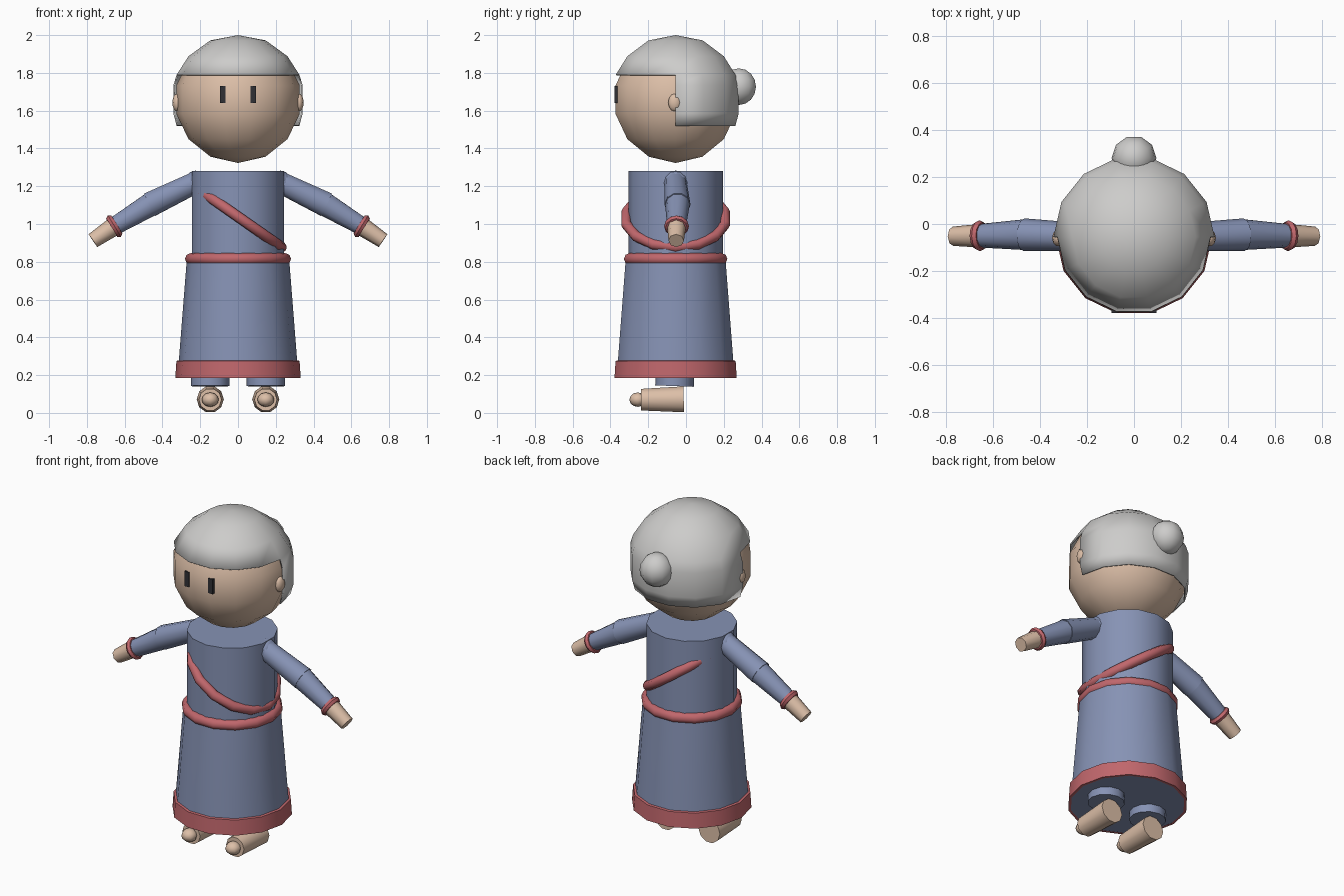
import bpy, bmesh, math
from mathutils import Vector

cube = bpy.data.objects.get("Cube")
if cube:
    bpy.data.objects.remove(cube, do_unlink=True)

CY = -0.055          # y of the body axis
SIDES = 14           # sides of the large round parts
STEP = math.pi / 7   # ring spacing of the head


def material(name, rgb):
    m = bpy.data.materials.new(name)
    m.use_nodes = True
    m.diffuse_color = (*rgb, 1)
    m.node_tree.nodes["Principled BSDF"].inputs["Base Color"].default_value = (*rgb, 1)
    return m


BLUE = material("robe_blue", (0.24, 0.29, 0.46))
RED = material("trim_red", (0.53, 0.135, 0.15))
SKIN = material("skin", (0.72, 0.52, 0.39))
GREY = material("hair_grey", (0.61, 0.605, 0.595))
BLACK = material("eye_black", (0.03, 0.03, 0.035))


def finish(obj, name, mat, angle=50):
    obj.name = obj.data.name = name
    obj.data.materials.clear()
    obj.data.materials.append(mat)
    bpy.ops.object.select_all(action='DESELECT')
    obj.select_set(True)
    bpy.context.view_layer.objects.active = obj
    bpy.ops.object.shade_smooth_by_angle(angle=math.radians(angle))
    return obj


def lathe(name, profile, mat, n=SIDES, turn=0.0, loc=(0, CY, 0), cap=True, drop=None):
    """Revolve (radius, z) points round z; drop(face centre) removes faces."""
    bm = bmesh.new()
    rings = [[bm.verts.new((r * math.cos(turn + math.tau * i / n),
                            r * math.sin(turn + math.tau * i / n), z)) for i in range(n)]
             for r, z in profile]
    for a, b in zip(rings, rings[1:]):
        for i in range(n):
            j = (i + 1) % n
            bm.faces.new((a[i], a[j], b[j], b[i]))
    if cap:
        for ring, (r, z) in ((rings[0], profile[0]), (rings[-1], profile[-1])):
            if r > 0:
                bm.faces.new(ring)
    bmesh.ops.remove_doubles(bm, verts=bm.verts, dist=1e-5)
    bmesh.ops.recalc_face_normals(bm, faces=bm.faces)
    if drop:
        bmesh.ops.delete(bm, geom=[f for f in bm.faces if drop(f.calc_center_median())],
                         context='FACES')
    mesh = bpy.data.meshes.new(name)
    bm.to_mesh(mesh)
    bm.free()
    obj = bpy.data.objects.new(name, mesh)
    bpy.context.collection.objects.link(obj)
    obj.location = loc
    return finish(obj, name, mat)


def ball(name, loc, radii, mat, n=10, rings=7):
    prof = [(math.sin(math.pi * i / rings) if 0 < i < rings else 0.0,
             -math.cos(math.pi * i / rings)) for i in range(rings + 1)]
    obj = lathe(name, prof, mat, n, loc=loc)
    obj.scale = radii
    return obj


def tube(name, p1, p2, r1, r2, mat, n=10):
    p1, p2 = Vector(p1), Vector(p2)
    d = p2 - p1
    obj = lathe(name, [(r1, 0), (r2, d.length)], mat, n, loc=p1)
    obj.rotation_euler = d.to_track_quat('Z', 'Y').to_euler()
    return obj


def ring(name, loc, major, minor, mat, rot=(0, 0, 0), n=SIDES, m=8):
    bpy.ops.mesh.primitive_torus_add(location=loc, rotation=rot, major_radius=major,
                                     minor_radius=minor, major_segments=n, minor_segments=m)
    return finish(bpy.context.object, name, mat)


# Head
ball("head", (0, CY, 1.658), (0.335, 0.335, 0.335), SKIN, SIDES, 7)

# Hair shell: short at the front, long at the back
hair = lathe("hair", [(0.325, 1.52), (0.342, 1.585), (0.342, 1.735), (0.325, 1.79),
                      (0.262, 1.888), (0.147, 1.972), (0, 2.0)], GREY, cap=False,
             drop=lambda c: c.y < 0 and c.z < 1.79)
shell = hair.modifiers.new("thickness", 'SOLIDIFY')
shell.thickness = 0.008
shell.offset = -1
ball("hair_bun", (0, 0.28, 1.727), (0.095, 0.095, 0.097), GREY, 10, 8)

# Robe
lathe("torso", [(0.25, 0.80), (0.25, 1.28)], BLUE, turn=math.pi / 2)
lathe("skirt", [(0.319, 0.186), (0.313, 0.28), (0.272, 0.80)], BLUE)
lathe("skirt_hem", [(0.317, 0.184), (0.332, 0.184), (0.326, 0.275), (0.310, 0.279)],
      RED, cap=False)
ring("belt", (0, CY, 0.815), 0.25, 0.031, RED)
ring("sash", (0.012, CY, 1.03), 0.267, 0.028, RED, rot=(0, math.radians(35), 0))

# Mirrored parts
for side, s in (("left", 1), ("right", -1)):
    # Face
    bpy.ops.mesh.primitive_cube_add(size=1, location=(s * 0.08, -0.369, 1.685))
    eye = bpy.context.object
    eye.scale = (0.03, 0.018, 0.09)
    finish(eye, side + "_eye", BLACK)
    ball(side + "_ear", (s * 0.322, CY - 0.005, 1.643), (0.026, 0.036, 0.047), SKIN, 10, 6)

    # Arm
    shoulder, elbow = (s * 0.235, CY, 1.215), (s * 0.468, CY + 0.01, 1.102)
    elbow_in, wrist = (s * 0.455, CY + 0.01, 1.108), (s * 0.655, CY + 0.005, 0.988)
    ball(side + "_shoulder", (s * 0.225, CY, 1.217), (0.06, 0.07, 0.066), BLUE, 8, 6)
    tube(side + "_upper_sleeve", shoulder, elbow, 0.06, 0.069, BLUE)
    tube(side + "_lower_sleeve", elbow_in, wrist, 0.066, 0.05, BLUE)
    aim = Vector(wrist) - Vector(elbow)
    ring(side + "_cuff", wrist, 0.048, 0.018, RED,
         rot=aim.to_track_quat('Z', 'Y').to_euler(), n=12, m=6)
    tube(side + "_hand", wrist, (s * 0.768, CY + 0.003, 0.912), 0.05, 0.041, SKIN, 8)

    # Leg and foot
    tube(side + "_trouser", (s * 0.148, CY - 0.006, 0.142), (s * 0.148, CY, 0.30),
         0.102, 0.102, BLUE, 12)
    tube(side + "_foot", (s * 0.147, -0.012, 0.072), (s * 0.147, -0.238, 0.07),
         0.072, 0.06, SKIN)
    ball(side + "_toe", (s * 0.147, -0.255, 0.07), (0.045, 0.045, 0.038), SKIN, 8, 6)
